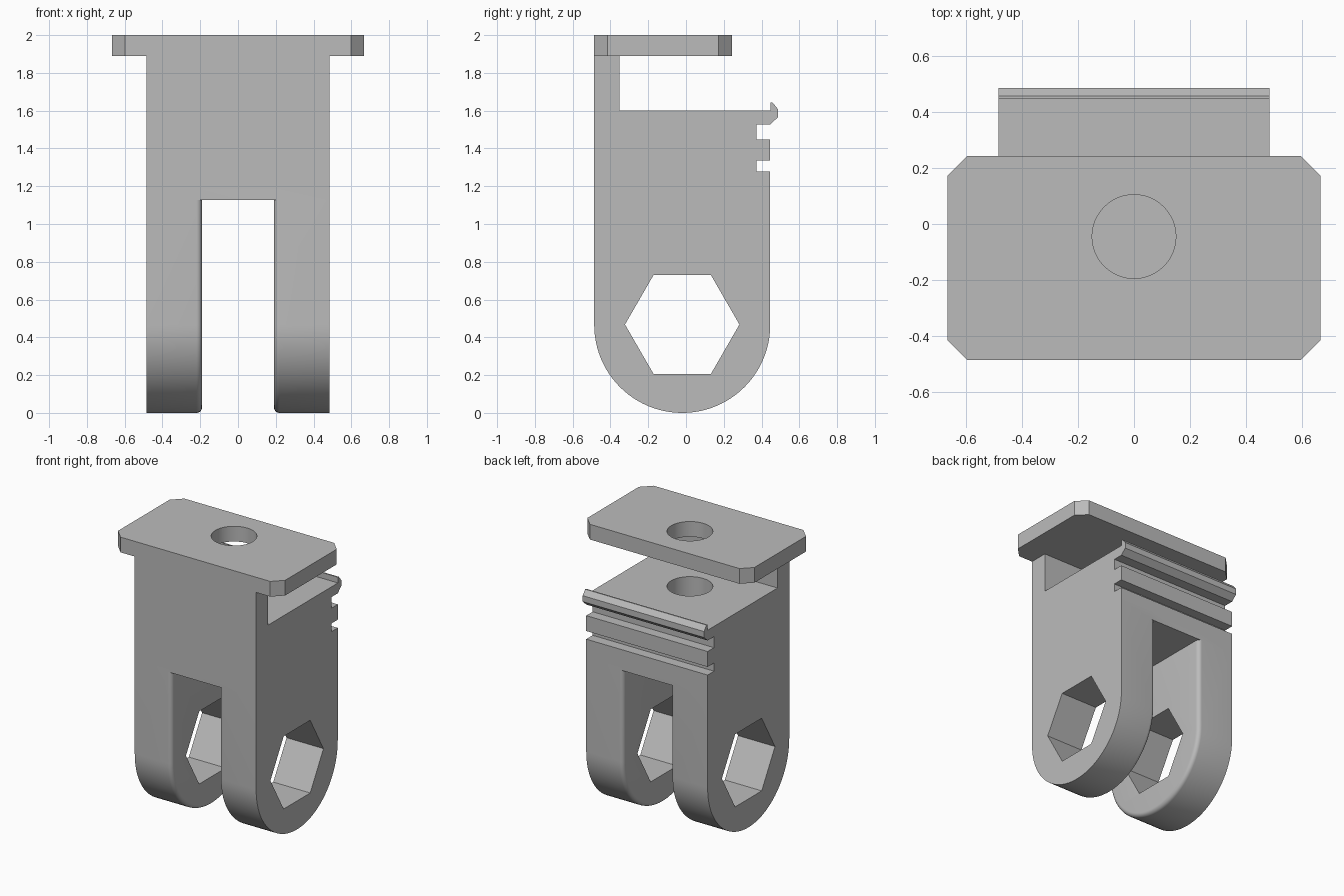
import bpy, bmesh, math

if "Cube" in bpy.data.objects:
    bpy.data.objects.remove(bpy.data.objects["Cube"], do_unlink=True)

grey = bpy.data.materials.new("mid_grey_plastic")
grey.use_nodes = True
GREY = (0.5, 0.5, 0.5, 1)
grey.diffuse_color = GREY
grey.node_tree.nodes["Principled BSDF"].inputs["Base Color"].default_value = GREY

HALF = 0.485          # half width of the body
SLOT = 0.19           # half width of the slot between the legs
SLOT_TOP = 1.128
MID_Y, RADIUS = -0.02, 0.466
FRONT, BACK = MID_Y - RADIUS, MID_Y + RADIUS


def loft(name, rings):
    """Closed solid through rings of equal point count."""
    bm = bmesh.new()
    rows = [[bm.verts.new(p) for p in ring] for ring in rings]
    n = len(rows[0])
    for a, b in zip(rows, rows[1:]):
        for i in range(n):
            j = (i + 1) % n
            bm.faces.new((a[i], a[j], b[j], b[i]))
    bm.faces.new(rows[0][::-1])
    bm.faces.new(rows[-1])
    bmesh.ops.recalc_face_normals(bm, faces=bm.faces)
    mesh = bpy.data.meshes.new(name)
    bm.to_mesh(mesh)
    bm.free()
    mesh.materials.append(grey)
    obj = bpy.data.objects.new(name, mesh)
    bpy.context.collection.objects.link(obj)
    return obj


def across(name, profile, x0, x1):
    """Extrude a (y, z) profile along x."""
    return loft(name, [[(x, y, z) for y, z in profile] for x in (x0, x1)])


def upright(name, outline, z0, z1):
    """Extrude an (x, y) outline along z."""
    return loft(name, [[(x, y, z) for x, y in outline] for z in (z0, z1)])


def circle(cx, cy, r, n):
    return [(cx + r * math.cos(math.tau * i / n), cy + r * math.sin(math.tau * i / n))
            for i in range(n)]


def combine(target, other, operation):
    mod = target.modifiers.new(operation.lower(), "BOOLEAN")
    mod.operation, mod.solver, mod.object = operation, "EXACT", other
    bpy.context.view_layer.objects.active = target
    bpy.ops.object.modifier_apply(modifier=mod.name)
    bpy.data.objects.remove(other, do_unlink=True)


# Upper block with front wall, open gap, rear hook and two grooves
groove = BACK - 0.073
body = across("clamp_body", [
    (FRONT, SLOT_TOP), (FRONT, 1.95), (-0.352, 1.95), (-0.352, 1.602),
    (0.448, 1.602), (0.448, 1.643), (0.458, 1.643), (0.487, 1.608),
    (0.487, 1.565), (BACK, 1.528), (groove, 1.528), (groove, 1.448),
    (BACK, 1.448), (BACK, 1.337), (groove, 1.337), (groove, 1.278),
    (BACK, 1.278), (BACK, SLOT_TOP)], -HALF, HALF)


# Round-ended legs with softened inner edges
def leg_ring(x, inset):
    r = RADIUS - inset
    arc = [math.pi + math.pi * i / 48 for i in range(49)]
    pts = [(x, MID_Y + r * math.cos(a), RADIUS + r * math.sin(a)) for a in arc]
    top = SLOT_TOP + 0.06
    return pts + [(x, MID_Y + r, top), (x, MID_Y - r, top)]


FILLET = 0.03
for side, label in ((-1, "right"), (1, "left")):
    rings = [leg_ring(side * HALF, 0)]
    for i in range(7):
        t = math.pi / 2 * i / 6
        rings.append(leg_ring(side * (SLOT + FILLET * (1 - math.sin(t))),
                              FILLET * (1 - math.cos(t))))
    combine(body, loft(label + "_leg", rings), "UNION")

# Top plate with clipped corners
px, y0, y1, c = 0.668, FRONT, 0.243, 0.07
plate = upright("top_plate", [
    (-px + c, y0), (px - c, y0), (px, y0 + c), (px, y1 - c),
    (px - c, y1), (-px + c, y1), (-px, y1 - c), (-px, y0 + c)], 1.89, 2.0)
combine(body, plate, "UNION")

# Hexagonal cross hole and blind screw hole
combine(body, across("hex_cutter", circle(MID_Y, 0.468, 0.303, 6), -1, 1), "DIFFERENCE")
combine(body, upright("screw_cutter", circle(0, -0.045, 0.15, 48), 1.25, 2.2), "DIFFERENCE")

bpy.ops.object.select_all(action="DESELECT")
body.select_set(True)
bpy.context.view_layer.objects.active = body
bpy.ops.object.shade_smooth_by_angle(angle=math.radians(28))
